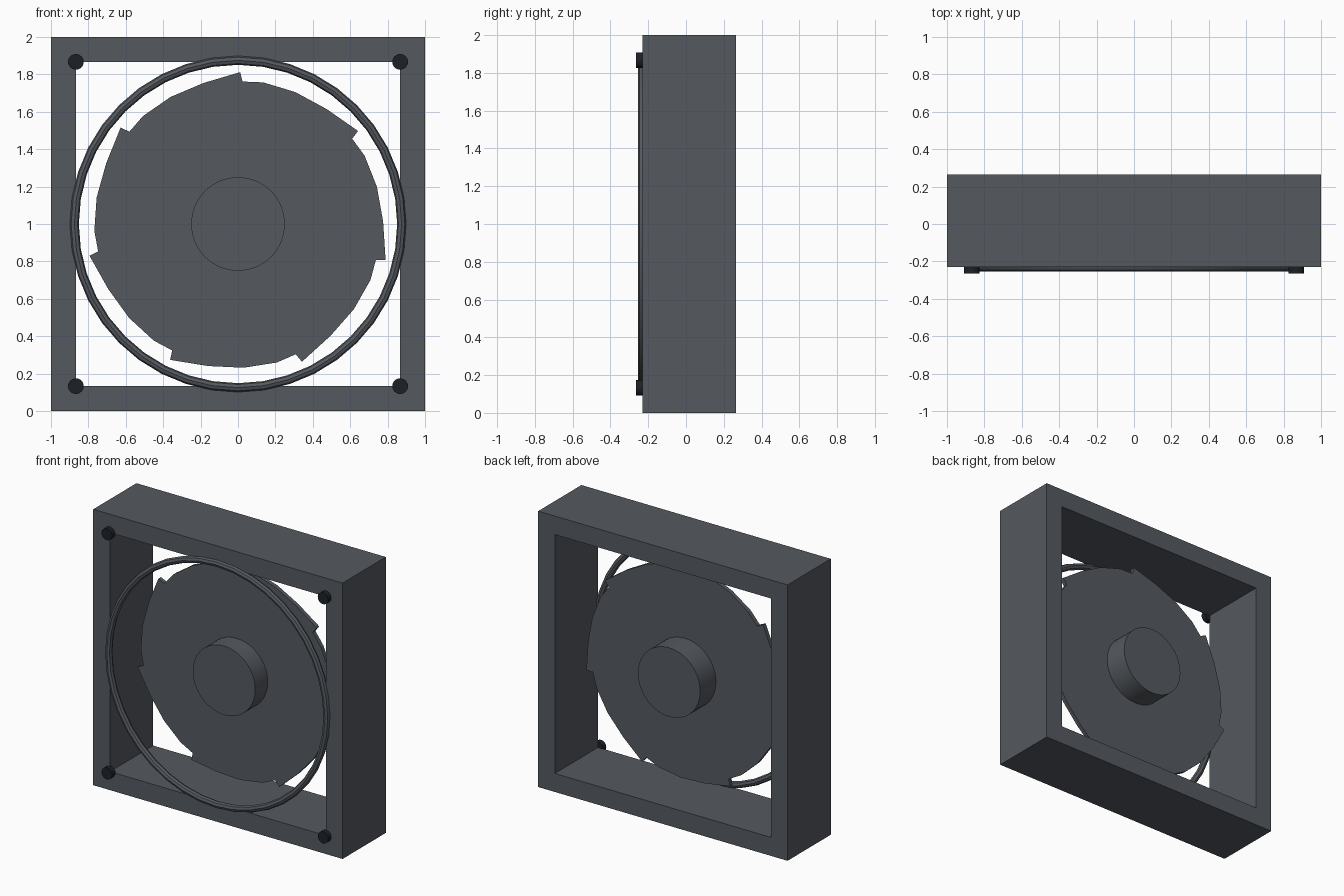
import bpy, bmesh
from math import sin, cos, radians, pi

if "Cube" in bpy.data.objects:
    bpy.data.objects.remove(bpy.data.objects["Cube"])

BLADES = 7
CZ = 1.0


def material(name, rgb):
    m = bpy.data.materials.new(name)
    m.diffuse_color = (*rgb, 1)
    m.use_nodes = True
    m.node_tree.nodes["Principled BSDF"].inputs["Base Color"].default_value = m.diffuse_color
    return m


GREY = material("dark_grey", (0.09, 0.10, 0.115))
BLACK = material("near_black", (0.012, 0.015, 0.021))


def extrude_loops(name, loops, y0, y1, mat):
    """One loop makes a solid plate, two loops (outer, inner) a hollow frame."""
    bm = bmesh.new()
    rings = [[[bm.verts.new((x, y, z)) for x, z in loop] for y in (y0, y1)] for loop in loops]
    n = len(loops[0])
    for front, back in rings:
        for i in range(n):
            j = (i + 1) % n
            bm.faces.new((front[i], front[j], back[j], back[i]))
    for side in (0, 1):
        if len(rings) == 1:
            bm.faces.new(rings[0][side])
        else:
            a, b = rings[0][side], rings[1][side]
            for i in range(n):
                j = (i + 1) % n
                bm.faces.new((a[i], a[j], b[j], b[i]))
    bmesh.ops.recalc_face_normals(bm, faces=bm.faces)
    me = bpy.data.meshes.new(name)
    bm.to_mesh(me)
    bm.free()
    ob = bpy.data.objects.new(name, me)
    bpy.context.collection.objects.link(ob)
    me.materials.append(mat)
    return ob


def finish(name, mat):
    ob = bpy.context.object
    ob.name = name
    ob.data.materials.append(mat)
    bpy.ops.object.shade_smooth_by_angle(angle=radians(35))


def cylinder(name, x, z, r, y0, y1, segs, mat):
    bpy.ops.mesh.primitive_cylinder_add(vertices=segs, radius=r, depth=y1 - y0,
                                        location=(x, (y0 + y1) / 2, z), rotation=(pi / 2, 0, 0))
    finish(name, mat)


def square(h):
    return [(-h, CZ - h), (h, CZ - h), (h, CZ + h), (-h, CZ + h)]


# Square housing, open front to back
extrude_loops("housing_frame", [square(1.0), square(0.866)], -0.23, 0.265, GREY)

# Overlapping blades: stepped outline, (degrees from top, radius) per blade
step = [(0.8, 0.812), (1.8, 0.762), (10.1, 0.769), (23.5, 0.769), (37.6, 0.776)]
outline = []
for k in range(BLADES):
    for deg, r in step:
        a = radians(deg + k * 360 / BLADES)
        outline.append((r * sin(a), CZ + r * cos(a)))
extrude_loops("fan_blades", [outline], -0.016, 0.014, GREY)

# Hub through the blades
cylinder("fan_hub", 0, CZ, 0.25, -0.16, 0.194, 64, GREY)

# Guard ring on the front face
bpy.ops.mesh.primitive_torus_add(major_radius=0.875, minor_radius=0.024, major_segments=40,
                                 minor_segments=8, location=(0, -0.23, CZ),
                                 rotation=(pi / 2, 0, 0))
finish("guard_ring", GREY)

# Corner screws
for sx in (-1, 1):
    for sz in (-1, 1):
        cylinder("corner_screw", sx * 0.867, CZ + sz * 0.867, 0.042, -0.265, -0.226, 24, BLACK)
